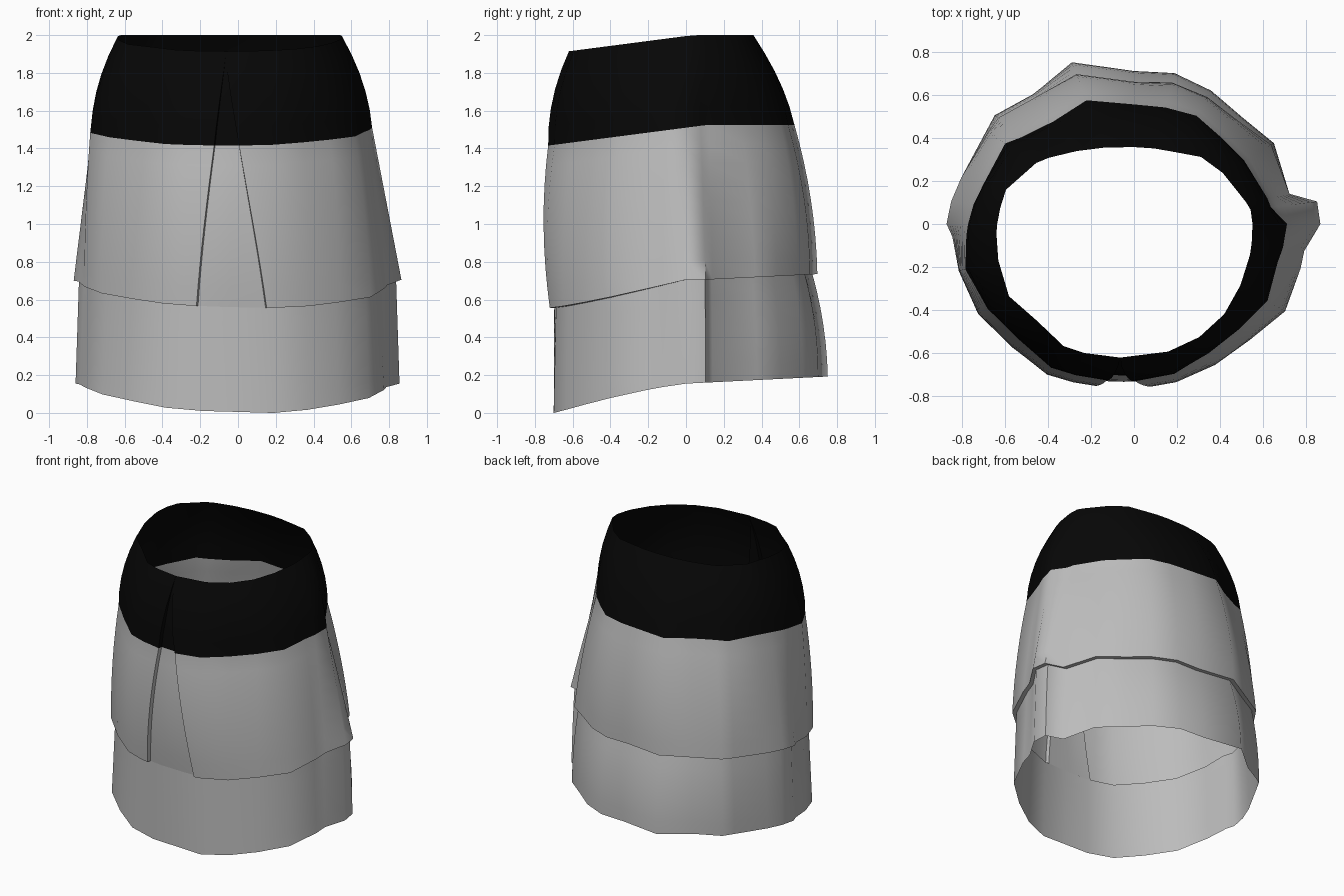
import bpy
from math import radians, degrees, cos, sin, atan

cube = bpy.data.objects.get("Cube")
if cube:
    bpy.data.objects.remove(cube)


def material(name, value):
    mat = bpy.data.materials.new(name)
    mat.use_nodes = True
    colour = (value, value, value, 1)
    mat.diffuse_color = colour
    bsdf = mat.node_tree.nodes["Principled BSDF"]
    bsdf.inputs["Base Color"].default_value = colour
    bsdf.inputs["Roughness"].default_value = 0.9
    return mat


GREY = material("light grey cloth", 0.5)
BLACK = material("black cloth", 0.002)

# Horizontal sections: radius at each angle, counter-clockwise from +x
ANGLES = [0, 7, 11, 30, 45, 60, 75, 90, 111, 128, 142, 148, 165, 173, 180, 184,
          195, 210, 225, 240, 255, 270, 285, 300, 315, 330, 345, 351]
WAIST = [.55, .545, .53, .475, .44, .385, .363, .357, .38, .43, .5, .535, .615, .625,
         .635, .64, .652, .67, .636, .654, .633, .617, .613, .606, .592, .57, .557, .553]
BAND = [.71, .64, .63, .59, .57, .58, .56, .555, .615, .605, .657, .705, .722, .75,
        .77, .78, .81, .785, .757, .77, .74, .73, .72, .69, .69, .715, .69, .7]
HEM = [.865, .856, .735, .735, .68, .68, .68, .66, .745, .745, .8, .8, .83, .855,
       .87, .845, .842, .835, .8, .79, .75, .725, .74, .75, .76, .81, .8, .8]
FLOOR = [.855, .85, .735, .75, .705, .715, .725, .71, .804, .762, .82, .81, .83, .85,
         .86, .84, .835, .83, .785, .765, .725, .7, .725, .735, .755, .8, .8, .795]


def radius(section, angle):
    angle %= 360
    keys = ANGLES + [360]
    values = section + section[:1]
    for i in range(len(ANGLES)):
        if angle <= keys[i + 1]:
            t = (angle - keys[i]) / (keys[i + 1] - keys[i])
            return values[i] + t * (values[i + 1] - values[i])


# Height of each section's sloping edge
def waist_z(x, y):
    return min(2, 1.995 + 0.13 * y)


def band_z(x, y):
    return min(1.525, 1.51 + 0.13 * y)


def hem_z(x, y):
    if y > 0:
        return 0.7 + 0.05 * y
    return 0.705 + 0.2 * y + 0.04 * x * y


def floor_z(x, y):
    if y > 0:
        return 0.155 + 0.05 * y
    return 0.155 + 0.095 * y - 0.17 * y * y + 0.04 * x * y


LEVELS = [(WAIST, waist_z), (BAND, band_z), (HEM, hem_z), (FLOOR, floor_z)]


def point(angle, level, offset=0):
    """Point on the cloth; level runs 0 waist, 1 band, 2 upper hem, 3 lower hem."""
    i = min(int(level), 2)
    t = level - i
    c, s = cos(radians(angle)), sin(radians(angle))
    ends = []
    for section, height in LEVELS[i:i + 2]:
        r = radius(section, angle)
        ends.append((r, height(r * c, r * s)))
    (r0, z0), (r1, z1) = ends
    bulge = (0.03, 0.03 * abs(s), 0.02 * max(0, s))[i]
    r = r0 + (r1 - r0) * t + bulge * 4 * t * (1 - t) + offset
    return (r * c, r * s, z0 + (z1 - z0) * t)


# Front slit: widens downward from just below the waist
def slit(level):
    z = point(268, level)[2]
    s = max(0, (1.88 - z) / 1.3)
    left, right = -0.075 - 0.145 * s, -0.075 + 0.225 * s
    inset = -0.028 * min(1, 5 * s)
    return 270 + degrees(atan(left / 0.73)), 270 + degrees(atan(right / 0.73)), inset


def sheet(name, rows, black_rows, closed=False):
    n = len(rows[0])
    verts = [p for row in rows for p in row]
    faces, mats = [], []
    for r in range(len(rows) - 1):
        for c in range(n if closed else n - 1):
            d = (c + 1) % n
            faces.append((r * n + c, (r + 1) * n + c, (r + 1) * n + d, r * n + d))
            mats.append(1 if r < black_rows else 0)
    mesh = bpy.data.meshes.new(name)
    mesh.from_pydata(verts, [], faces)
    mesh.materials.append(GREY)
    mesh.materials.append(BLACK)
    mesh.polygons.foreach_set("material_index", mats)
    mesh.validate()
    obj = bpy.data.objects.new(name, mesh)
    bpy.context.collection.objects.link(obj)
    bpy.ops.object.select_all(action="DESELECT")
    obj.select_set(True)
    bpy.context.view_layer.objects.active = obj
    bpy.ops.object.shade_smooth_by_angle(angle=radians(60))


BAND_ROWS = 5
levels = [i / BAND_ROWS for i in range(BAND_ROWS)] + [1 + i / 8 for i in range(9)]

# Overskirt with a turned-in edge along the slit and hem
around = [a for a in ANGLES if a >= 285]
around += [a + 360 for a in ANGLES if a <= 240] + [609]


def over_row(level, turn=0):
    left, right, inset = slit(level)
    row = [point(right, level, inset)]
    row += [point(a, level, turn) for a in [right] + around + [left + 360]]
    return row + [point(left, level, inset)]


rows = [over_row(l) for l in levels] + [over_row(2, -0.028)]
sheet("overskirt", rows, BAND_ROWS)

# Panel seen through the slit
rows = []
for l in levels:
    left, right, inset = slit(l)
    rows.append([point(left + (right - left) * k / 4, l, inset) for k in range(5)])
sheet("front_panel", rows, BAND_ROWS)

# Underskirt below the upper hem
rows = []
for k in range(7):
    t = k / 6
    rows.append([point(a, 2 + t, -0.028 * (1 - t)) for a in ANGLES])
sheet("underskirt", rows, 0, closed=True)
